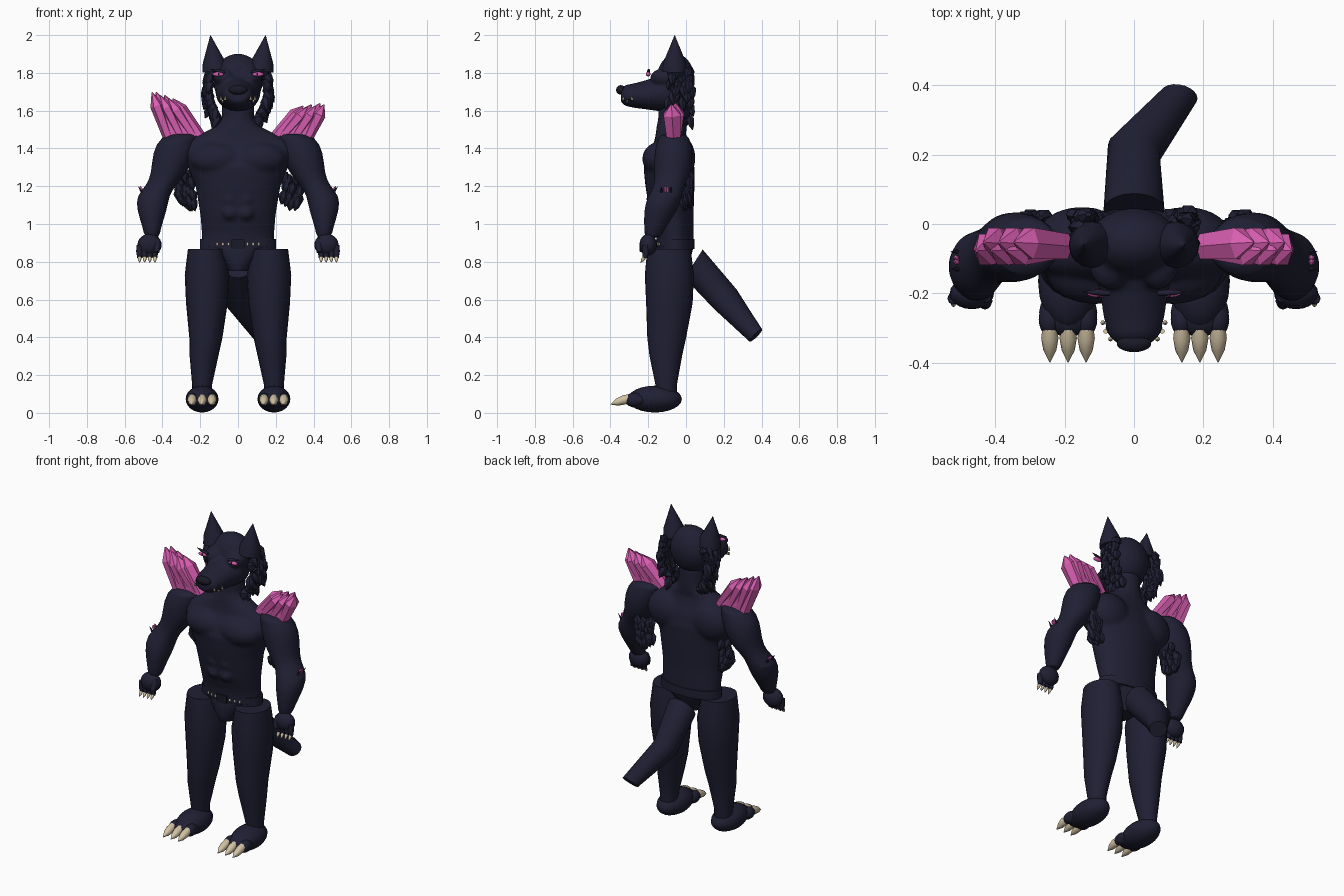
import bpy, bmesh, math, random
from mathutils import Vector, Matrix

random.seed(7)
if "Cube" in bpy.data.objects:
    bpy.data.objects.remove(bpy.data.objects["Cube"])


def material(name, red, green, blue):
    mat = bpy.data.materials.new(name)
    mat.use_nodes = True
    colour = (red, green, blue, 1)
    mat.diffuse_color = colour
    mat.node_tree.nodes["Principled BSDF"].inputs["Base Color"].default_value = colour
    return mat


FUR = material("dark navy fur", .014, .014, .034)
PINK = material("pink crystal", .7, .115, .45)
CLAW = material("bone claw", .64, .54, .37)
BLACK = material("black nose", .01, .01, .02)


def finish(name, bm, mat, smooth=True, rounded=False, fused=0):
    """Turn a bmesh into a shaded object; fused blends overlapping shells."""
    bmesh.ops.recalc_face_normals(bm, faces=bm.faces)
    mesh = bpy.data.meshes.new(name)
    bm.to_mesh(mesh)
    bm.free()
    mesh.materials.append(mat)
    obj = bpy.data.objects.new(name, mesh)
    bpy.context.collection.objects.link(obj)
    if smooth:
        bpy.ops.object.select_all(action="DESELECT")
        obj.select_set(True)
        bpy.context.view_layer.objects.active = obj
        bpy.ops.object.shade_smooth_by_angle(angle=math.radians(45))
    if rounded:
        modifier = obj.modifiers.new("rounding", "SUBSURF")
        modifier.levels = modifier.render_levels = 1
    if fused:
        remesh = obj.modifiers.new("fuse", "REMESH")
        remesh.mode = "VOXEL"
        remesh.voxel_size = fused
        remesh.use_smooth_shade = True
        soften = obj.modifiers.new("soften", "SMOOTH")
        soften.factor = .5
        soften.iterations = 5
    return obj


def skin(bm, rings, sides):
    """Join elliptical rings (centre, side axis, other axis) with capped ends."""
    loops = []
    for centre, across, along in rings:
        loop = []
        for k in range(sides):
            a = math.tau * k / sides
            loop.append(bm.verts.new(centre + across * math.cos(a) + along * math.sin(a)))
        loops.append(loop)
    for low, high in zip(loops, loops[1:]):
        for k in range(sides):
            j = (k + 1) % sides
            bm.faces.new((low[k], low[j], high[j], high[k]))
    bm.faces.new(loops[0][::-1])
    bm.faces.new(loops[-1])
    bmesh.ops.recalc_face_normals(bm, faces=bm.faces)


def add_stack(bm, rings, side=1, sides=20):
    """Horizontal rings: x, y, z, half width, half depth."""
    skin(bm, [(Vector((x * side, y, z)), Vector((w, 0, 0)), Vector((0, d, 0)))
              for x, y, z, w, d in rings], sides)


def stack(name, rings, mat=FUR, side=1, rounded=False, sides=20):
    bm = bmesh.new()
    add_stack(bm, rings, side, sides)
    return finish(name, bm, mat, rounded=rounded)


def add_ball(bm, centre, radii, side=1):
    place = Matrix.Translation((centre[0] * side, centre[1], centre[2]))
    bmesh.ops.create_uvsphere(bm, u_segments=20, v_segments=12, radius=1,
                              matrix=place @ Matrix.Diagonal((*radii, 1)))


def ball(name, centre, radii, mat=FUR, side=1):
    bm = bmesh.new()
    add_ball(bm, centre, radii, side)
    return finish(name, bm, mat)


def spikes(name, items, mat, profile, sides=8, flat=1, smooth=True):
    """Tapered spikes (base, tip, radius); profile gives (position, width) pairs."""
    bm = bmesh.new()
    for base, tip, radius in items:
        base, tip = Vector(base), Vector(tip)
        axis = (tip - base).normalized()
        depth = Vector((0, 1, 0)) if abs(axis.y) < .8 else Vector((0, 0, 1))
        across = axis.cross(depth).normalized()
        depth = across.cross(axis)
        skin(bm, [(base.lerp(tip, t), across * radius * w, depth * radius * w * flat)
                  for t, w in profile], sides)
    return finish(name, bm, mat, smooth)


HORN = [(0, .85), (.3, 1), (.65, .75), (1, .04)]
LEAF = [(0, .3), (.35, 1), (.7, .7), (1, .05)]
SHARD = [(0, .8), (.72, 1), (1, .08)]
CONE = [(0, 1), (.5, .55), (1, .02)]

# Torso and neck, with chest, back and stomach muscles blended in
torso = bmesh.new()
add_stack(torso, [(0, -.055, .86, .19, .095), (0, -.06, .95, .192, .1),
                  (0, -.075, 1.05, .2, .115), (0, -.085, 1.2, .225, .13),
                  (0, -.09, 1.3, .265, .135), (0, -.085, 1.38, .3, .115),
                  (0, -.08, 1.43, .29, .09), (0, -.08, 1.475, .2, .08),
                  (0, -.075, 1.52, .11, .08), (0, -.07, 1.56, .085, .077),
                  (0, -.07, 1.66, .085, .075)], sides=32)
for side in (1, -1):
    add_ball(torso, (.11, -.14, 1.345), (.145, .092, .09), side)
    add_ball(torso, (.15, -.035, 1.35), (.13, .085, .12), side)
    for z in (1.06, 1.13, 1.2):
        add_ball(torso, (.042, -.178, z), (.042, .032, .038), side)
finish("torso", torso, FUR, fused=.011)
stack("pelvis", [(0, -.09, .75, .05, .07), (0, -.08, .8, .08, .1),
                 (0, -.06, .88, .19, .1)])

# Belt with buckle and studs
stack("belt", [(0, -.055, .868, .2, .1), (0, -.055, .92, .2, .1)], sides=32)
buckle = bmesh.new()
bmesh.ops.create_cube(buckle, size=1, matrix=Matrix.Translation((0, -.155, .893))
                      @ Matrix.Diagonal((.07, .022, .05, 1)))
finish("buckle", buckle, BLACK, False)
for x in (.05, .08, .11):
    for side in (1, -1):
        front = -.055 - .1 * math.sqrt(1 - (x / .2) ** 2)
        ball("belt_stud", (x, front, .893), (.006, .006, .009), CLAW, side)

# Tail
tail = bmesh.new()
skin(tail, [(Vector(c), Vector(u) * r, Vector(v) * r) for c, u, v, r in (
    ((0, .04, .79), (1, 0, 0), (0, .55, .85), .088),
    ((0, .21, .6), (.95, -.25, 0), (.1, .7, .7), .079),
    ((.13, .37, .41), (.97, -.13, .1), (0, .6, .6), .055))], 20)
finish("tail", tail, FUR)

# Head with muzzle and brow ridges
head = bmesh.new()
add_ball(head, (0, -.055, 1.76), (.133, .102, .142))
skin(head, [(Vector((0, y, z)), Vector((w, 0, 0)), Vector((0, 0, h))) for y, z, w, h in (
    (-.05, 1.7, .12, .11), (-.13, 1.695, .118, .1), (-.2, 1.685, .098, .08),
    (-.27, 1.68, .088, .066), (-.32, 1.68, .075, .056), (-.345, 1.682, .05, .036))], 20)
for side in (1, -1):
    add_ball(head, (.07, -.11, 1.775), (.06, .08, .05), side)
finish("head", head, FUR, fused=.009)
ball("nose", (0, -.345, 1.71), (.05, .025, .025), BLACK)
ball("mouth_slit", (0, -.3, 1.655), (.082, .042, .009), BLACK)

for side in (1, -1):
    label = "left" if side > 0 else "right"

    # Face
    spikes(label + "_ear", [((.122 * side, -.06, 1.81), (.146 * side, -.06, 2), .067)],
           FUR, [(0, 1), (.25, .88), (1, .01)], 16)
    ball(label + "_eye", (.105, -.2, 1.793), (.03, .012, .012), PINK, side)
    ball(label + "_pupil", (.102, -.21, 1.793), (.006, .003, .008), BLACK, side)
    spikes(label + "_brow", [((.07 * side, -.2, 1.803), (.15 * side, -.195, 1.82), .009)],
           FUR, HORN)
    teeth = [((x * side, y, 1.657), (x * side, y - .003, 1.657 + rise), .007)
             for x, y, rise in ((.09, -.285, .025), (.082, -.31, -.02), (.068, -.332, .025))]
    spikes(label + "_teeth", teeth, CLAW, CONE)

    # Mane locks beside the head
    locks = []
    for row in range(9):
        z = 1.83 - row * .031
        out = .118 + .045 * math.sin(math.pi * (row + 1) / 10) - .004 * row
        for y in (-.08, -.045, -.01, .02):
            y += random.uniform(-.012, .012)
            base = (out * side, y, z)
            tip = ((out + random.uniform(.01, .045)) * side,
                   y + random.uniform(-.02, .025), z - random.uniform(.055, .085))
            locks.append((base, tip, .029))
    spikes(label + "_mane", locks, FUR, LEAF, 6, .8)

    # Arm
    stack(label + "_arm", [(.28, -.065, 1.48, .05, .05), (.31, -.065, 1.465, .1, .085),
                           (.34, -.065, 1.38, .115, .105), (.363, -.07, 1.27, .095, .1),
                           (.41, -.09, 1.2, .077, .077), (.452, -.11, 1.15, .088, .094),
                           (.456, -.135, 1.07, .08, .09), (.456, -.165, .98, .047, .056),
                           (.455, -.18, .92, .04, .042)],
          side=side, rounded=True)
    ball(label + "_hand", (.468, -.2, .89), (.064, .046, .058), FUR, side)
    spikes(label + "_thumb", [((.43 * side, -.21, .92), (.43 * side, -.235, .85), .022)],
           FUR, [(0, .8), (.5, 1), (1, .6)])
    knuckles = [(.44 + .027 * k) * side for k in range(4)]
    spikes(label + "_fingers", [((x, -.215, .89), (x, -.215, .82), .018) for x in knuckles],
           FUR, [(0, .9), (.5, 1), (1, .7)])
    spikes(label + "_finger_claws", [((x, -.217, .828), (x, -.24, .795), .01)
                                     for x in knuckles], CLAW, HORN)

    # Fur and small crystals at the elbow
    tufts = []
    for k in range(26):
        x, y = random.uniform(.245, .335), random.uniform(-.03, .02)
        z = random.uniform(1.14, 1.29)
        tufts.append(((x * side, y, z), ((x - .02) * side, y + .015, z - .075), .026))
    spikes(label + "_elbow_fur", tufts, FUR, LEAF, 6, .8)
    spikes(label + "_elbow_spikes", [((.5 * side, y, 1.16), (.53 * side, y, 1.2), .01)
                                     for y in (-.13, -.08)], FUR, CONE, 5)
    spikes(label + "_elbow_crystals", [((.505 * side, y, 1.165), (.518 * side, y, 1.2), .009)
                                       for y in (-.11, -.098)], PINK, SHARD, 5, 1, False)

    # Shoulder crystals, taller on the right
    lift = .065 if side < 0 else 0
    shards = []
    for k in range(6):
        t = k / 5
        base = (side * (.2 + .165 * t), -.065, 1.465 - .015 * t)
        tip = (side * (.345 + .11 * t), -.065 + .012 * (-1) ** k,
               1.625 + .017 * t + lift * (.6 + .4 * t) - .01 * (k % 2))
        shards.append((base, tip, .036))
    spikes(label + "_shoulder_crystals", shards, PINK, SHARD, 6, 1.45, False)

    # Leg and foot
    stack(label + "_leg", [(.168, -.09, .868, .097, .115), (.164, -.088, .73, .118, .13),
                           (.165, -.088, .58, .11, .123), (.17, -.102, .4, .088, .103),
                           (.18, -.107, .3, .076, .086), (.19, -.105, .15, .053, .057),
                           (.19, -.1, .07, .05, .055)], side=side)
    ball(label + "_foot", (.19, -.165, .073), (.087, .143, .071), FUR, side)
    ball(label + "_forefoot", (.19, -.255, .068), (.084, .07, .042), FUR, side)
    toes = [x * side for x in (.138, .19, .243)]
    for x in toes:
        ball(label + "_toe", (x, -.275, .07), (.032, .05, .036))
    spikes(label + "_toe_claws", [((x, -.3, .078), (x, -.4, .045), .025) for x in toes],
           CLAW, HORN, 12)
